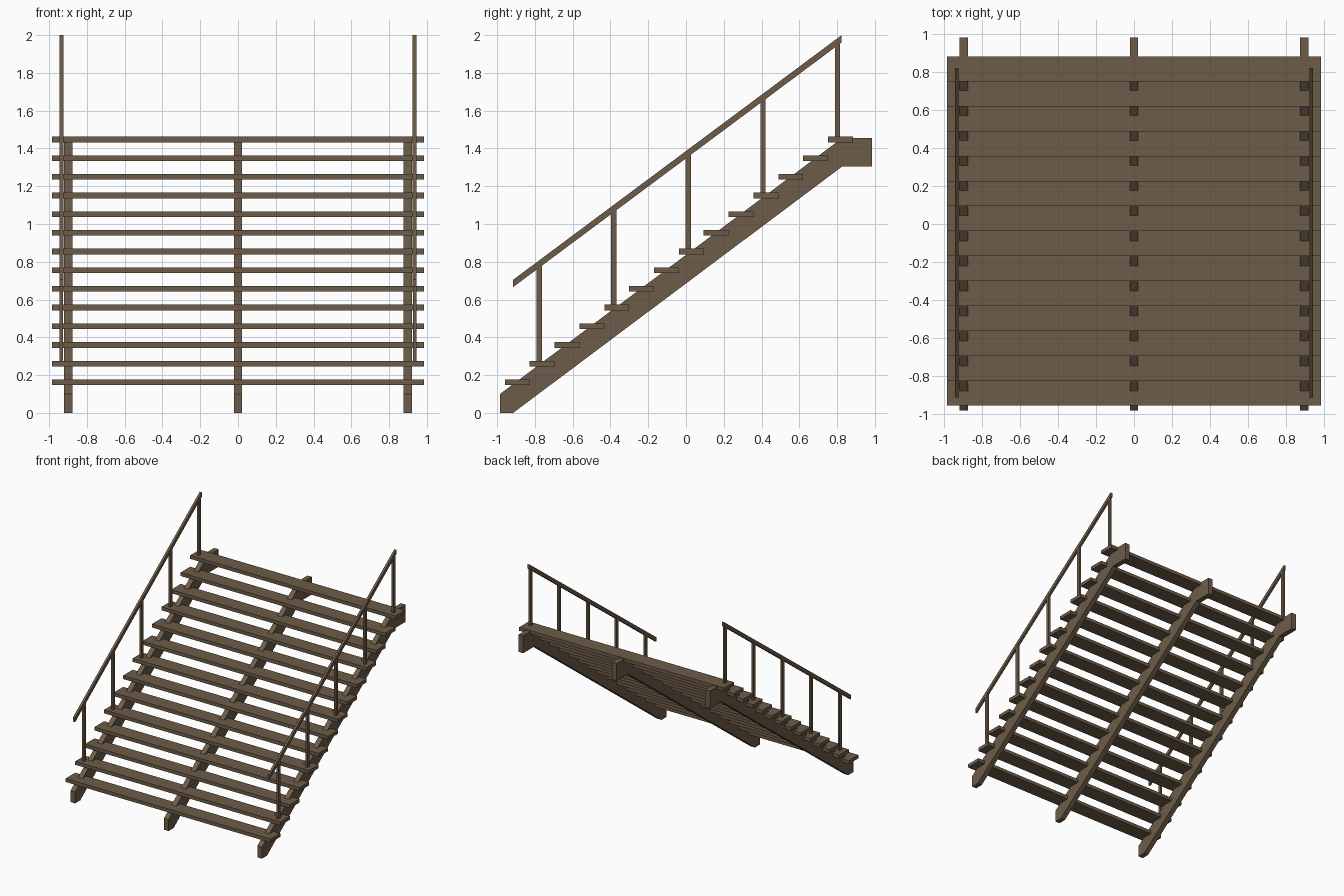
import bpy

if "Cube" in bpy.data.objects:
    bpy.data.objects.remove(bpy.data.objects["Cube"])

wood = bpy.data.materials.new("brown wood")
wood.diffuse_color = (0.155, 0.108, 0.066, 1)
wood.use_nodes = True
wood.node_tree.nodes["Principled BSDF"].inputs["Base Color"].default_value = wood.diffuse_color


def extrude_x(name, profile, x, width):
    """Solid made by extruding a (y, z) profile along x, centred on x."""
    n = len(profile)
    verts = [(x + s * width / 2, y, z) for s in (-1, 1) for y, z in profile]
    faces = [tuple(reversed(range(n))), tuple(range(n, 2 * n))]
    faces += [(i, (i + 1) % n, (i + 1) % n + n, i + n) for i in range(n)]
    mesh = bpy.data.meshes.new(name)
    mesh.from_pydata(verts, [], faces)
    mesh.materials.append(wood)
    obj = bpy.data.objects.new(name, mesh)
    bpy.context.collection.objects.link(obj)
    return obj


def rect(y0, y1, z0, z1):
    return [(y0, z0), (y1, z0), (y1, z1), (y0, z1)]


# Sloped stringers with a level end at the top
stringer = [(-0.985, 0), (-0.915, 0), (0.828, 1.305), (0.985, 1.305),
            (0.985, 1.456), (0.828, 1.456), (-0.985, 0.10)]
for side, x in (("left", -0.898), ("middle", 0), ("right", 0.898)):
    extrude_x(side + "_stringer", stringer, x, 0.044)

# Treads
RUN, RISE, THICK = 0.1316, 0.0989, 0.030
for i in range(14):
    y, z = -0.959 + i * RUN, 0.147 + i * RISE
    extrude_x(f"tread_{i + 1}", rect(y, y + 0.132, z, z + THICK), 0, 1.972)

# Handrails, each with a post on every third tread
SLOPE = (2.0 - 0.705) / (0.824 + 0.915)
for side, x in (("left", -0.935), ("right", 0.935)):
    extrude_x(side + "_handrail",
              [(-0.915, 0.666), (0.824, 1.961), (0.824, 2.0), (-0.915, 0.705)],
              x, 0.020)
    for k in range(5):
        y = -0.777 + k * 3 * RUN
        foot = 0.147 + (1 + 3 * k) * RISE + THICK - 0.005
        y0, y1 = y - 0.014, y + 0.014
        top = lambda v: 0.68 + (v + 0.915) * SLOPE
        extrude_x(f"{side}_post_{k + 1}",
                  [(y0, foot), (y1, foot), (y1, top(y1)), (y0, top(y0))],
                  x, 0.018)
